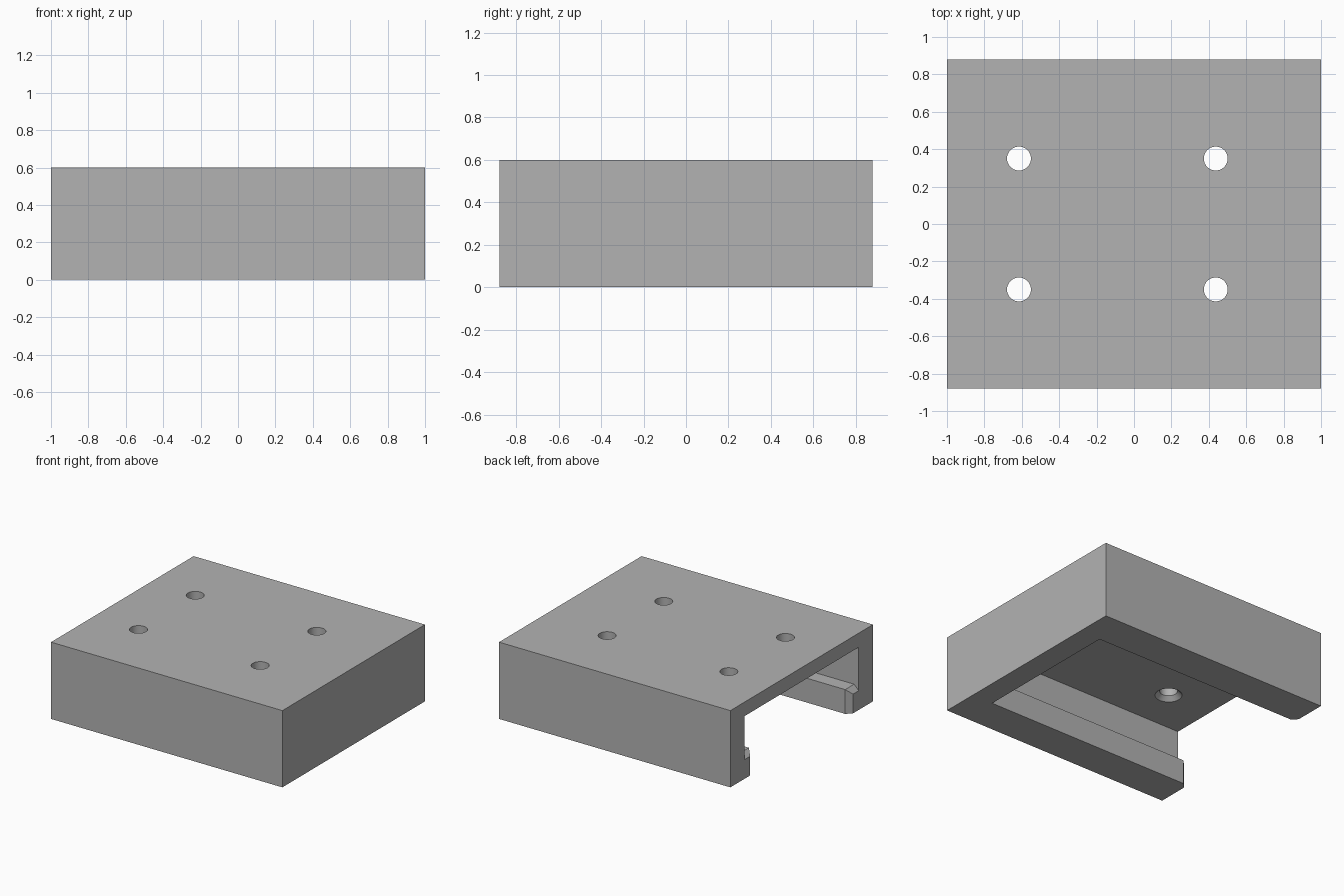
import bpy, bmesh, math

cube = bpy.data.objects.get("Cube")
if cube:
    bpy.data.objects.remove(cube, do_unlink=True)

HX, HY, H = 1.0, 0.88, 0.6            # half length, half depth, height
END = 0.82                            # inner face of the closed end
WALL, LIP = 0.705, 0.595              # half widths of channel and of lip gap
CEIL, SHELF, CH = 0.49, 0.19, 0.04    # channel ceiling, lip top, entry chamfer
HOLE, SINK = 0.064, 0.097             # hole and countersink radii


def make_object(name, bm):
    bmesh.ops.recalc_face_normals(bm, faces=bm.faces)
    mesh = bpy.data.meshes.new(name)
    bm.to_mesh(mesh)
    bm.free()
    obj = bpy.data.objects.new(name, mesh)
    bpy.context.collection.objects.link(obj)
    return obj


def prism(name, points, offset):
    """Extrude a closed loop of 3D points along an offset vector."""
    bm = bmesh.new()
    face = bm.faces.new([bm.verts.new(p) for p in points])
    new = bmesh.ops.extrude_face_region(bm, geom=[face])["geom"]
    verts = [v for v in new if isinstance(v, bmesh.types.BMVert)]
    bmesh.ops.translate(bm, verts=verts, vec=offset)
    # keep the starting cap so the solid is closed
    if not face.is_valid or all(len(e.link_faces) == 1 for e in face.edges):
        bmesh.ops.holes_fill(bm, edges=bm.edges)
    return make_object(name, bm)


def box(name, x0, x1, half_y, z0, z1):
    loop = [(x0, -half_y, z0), (x1, -half_y, z0), (x1, half_y, z0), (x0, half_y, z0)]
    return prism(name, loop, (0, 0, z1 - z0))


def lathe(name, x, y, profile, sides=32):
    """Closed solid of revolution about a vertical axis."""
    bm = bmesh.new()
    rings = [[bm.verts.new((x + r * math.cos(math.tau * i / sides),
                            y + r * math.sin(math.tau * i / sides), z))
              for i in range(sides)] for r, z in profile]
    for a, b in zip(rings, rings[1:]):
        for i in range(sides):
            j = (i + 1) % sides
            bm.faces.new((a[i], a[j], b[j], b[i]))
    bm.faces.new(rings[0])
    bm.faces.new(rings[-1])
    return make_object(name, bm)


def carve(target, cutter):
    cutter.hide_render = True
    mod = target.modifiers.new("carve", 'BOOLEAN')
    mod.operation, mod.solver, mod.object = 'DIFFERENCE', 'EXACT', cutter
    bpy.context.view_layer.objects.active = target
    bpy.ops.object.modifier_apply(modifier=mod.name)
    bpy.data.objects.remove(cutter, do_unlink=True)


# Solid block
body = box("bracket_body", -HX, HX, HY, 0, H)

# Wide channel above the lips, open at one end
carve(body, box("channel_cutter", -HX - 0.1, END, WALL, SHELF, CEIL))

# Narrow gap between the lips, flared at the entry
half = [(END, LIP), (-HX + CH, LIP), (-HX - CH, LIP + 2 * CH)]
loop = half + [(x, -y) for x, y in reversed(half)]
carve(body, prism("gap_cutter", [(x, y, -0.1) for x, y in loop], (0, 0, 0.4)))

# Ramps on the lip tops at the entry
ramp = [(-HX + CH, SHELF), (-HX - CH, SHELF - 2 * CH),
        (-HX - CH, SHELF + 0.1), (-HX + CH, SHELF + 0.1)]
carve(body, prism("ramp_cutter", [(x, -WALL, z) for x, z in ramp], (0, 2 * WALL, 0)))

# Four screw holes, countersunk from the channel side
profile = [(SINK, CEIL - 0.05), (SINK, CEIL), (HOLE, CEIL + SINK - HOLE), (HOLE, H + 0.1)]
for x in (-0.615, 0.437):
    for y in (-0.35, 0.35):
        carve(body, lathe("hole_cutter", x, y, profile))

# Single grey finish
grey = bpy.data.materials.new("plain_grey")
grey.use_nodes = True
colour = (0.45, 0.45, 0.45, 1)
grey.diffuse_color = colour
grey.node_tree.nodes["Principled BSDF"].inputs["Base Color"].default_value = colour
body.data.materials.clear()
body.data.materials.append(grey)

# Smooth hole walls, crisp block edges
bpy.ops.object.select_all(action='DESELECT')
body.select_set(True)
bpy.context.view_layer.objects.active = body
bpy.ops.object.shade_smooth_by_angle(angle=math.radians(30))
